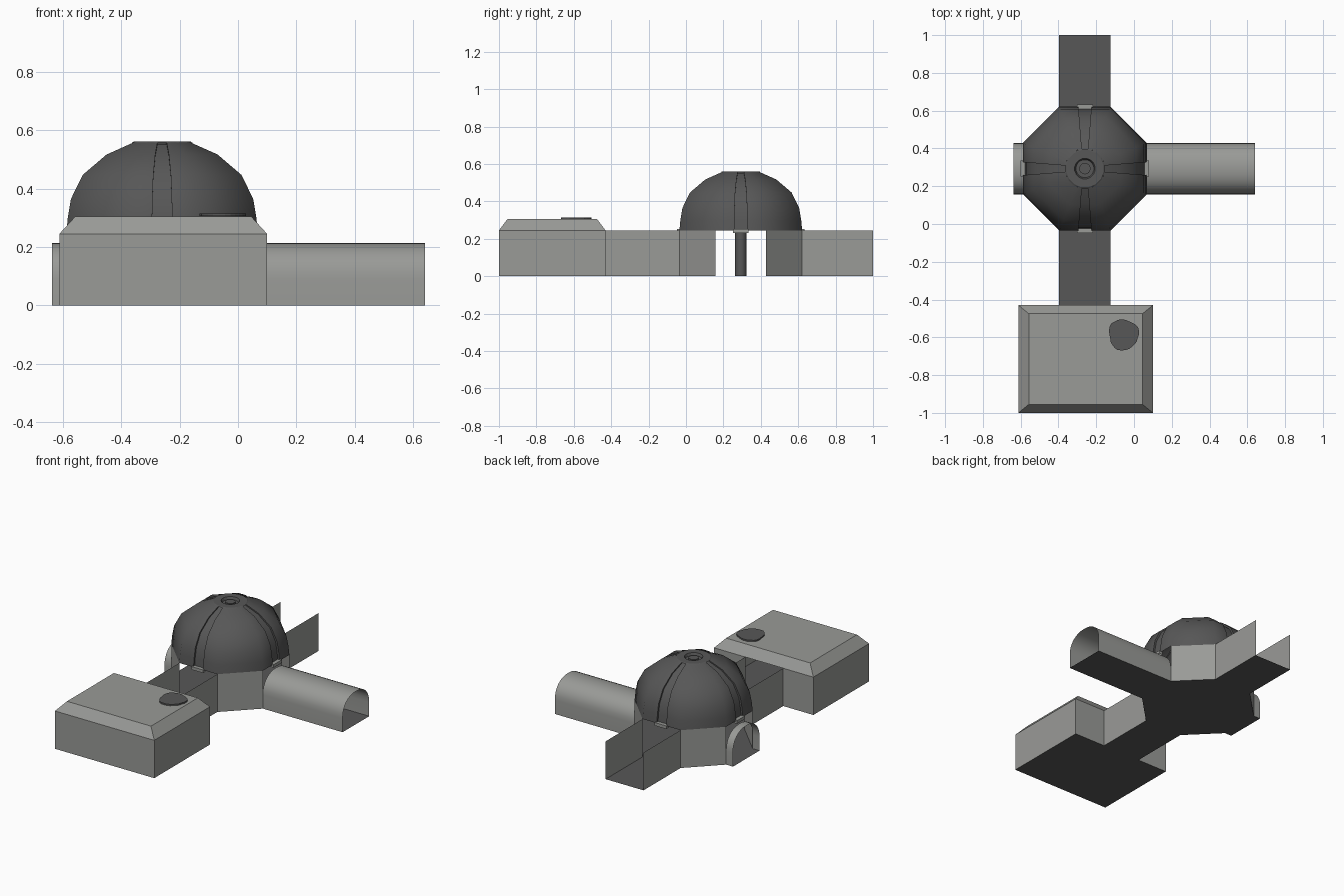
import bpy, bmesh, math, random
from mathutils import Vector

if "Cube" in bpy.data.objects:
    bpy.data.objects.remove(bpy.data.objects["Cube"])


def material(name, col):
    m = bpy.data.materials.new(name)
    m.diffuse_color = (*col, 1)
    m.use_nodes = True
    m.node_tree.nodes["Principled BSDF"].inputs["Base Color"].default_value = m.diffuse_color
    return m


LIGHT = material("light_grey_wall", (0.32, 0.325, 0.31))
DARK = material("dark_grey", (0.095, 0.095, 0.095))

CX, CY = -0.26, 0.293          # centre of the domed hall
A = 0.328                      # distance from centre to each flat side
H = A * math.tan(math.pi / 8)  # half of one octagon side
WALL = 0.245                   # wall height


def make(name, verts, faces, mat, smooth=None, recalc=True):
    me = bpy.data.meshes.new(name)
    me.from_pydata(verts, [], faces)
    bm = bmesh.new()
    bm.from_mesh(me)
    if recalc:
        bmesh.ops.recalc_face_normals(bm, faces=bm.faces)
    bm.to_mesh(me)
    bm.free()
    ob = bpy.data.objects.new(name, me)
    bpy.context.collection.objects.link(ob)
    me.materials.append(mat)
    if smooth:
        bpy.ops.object.select_all(action='DESELECT')
        ob.select_set(True)
        bpy.context.view_layer.objects.active = ob
        bpy.ops.object.shade_smooth_by_angle(angle=math.radians(smooth))
    return ob


def loft(name, rings, mat, closed=True, cap=False, smooth=None):
    n = len(rings[0])
    verts = [p for r in rings for p in r]
    faces = []
    for k in range(len(rings) - 1):
        for i in range(n if closed else n - 1):
            j = (i + 1) % n
            faces.append((k * n + i, k * n + j, (k + 1) * n + j, (k + 1) * n + i))
    if cap:
        faces.append(tuple(range((len(rings) - 1) * n, len(rings) * n)))
    return make(name, verts, faces, mat, smooth)


def wall(name, path):
    """Upright sheet wall following a plan path."""
    return loft(name, [[(x, y, 0) for x, y in path], [(x, y, WALL) for x, y in path]], LIGHT, closed=False)


def floor(name, pts):
    return make(name, [(x, y, 0) for x, y in pts], [tuple(range(len(pts)))], DARK)


def rect(x0, x1, y0, y1):
    return [(x0, y0), (x1, y0), (x1, y1), (x0, y1)]


def turn(x, y, k):
    """Rotate a hall-local point by k quarter turns and place it."""
    for _ in range(k):
        x, y = -y, x
    return CX + x, CY + y


# Room plan
RX0, RX1, RY0, RY1 = -0.612, 0.10, -1.0, -0.43
L, R = CX - H, CX + H

# Floors
octagon = [turn(A, s * H, k) for k in range(4) for s in (-1, 1)]
floor("hall_floor", octagon)
floor("north_corridor_floor", rect(L, R, CY + A, 1.0))
floor("south_corridor_floor", rect(L, R, RY1, CY - A))
floor("tunnel_floor", rect(CX + A, 0.64, CY - H, CY + H))
floor("tunnel_stub_floor", rect(-0.637, CX - A, CY - H, CY + H))
floor("room_floor", rect(RX0, RX1, RY0, RY1))

# Diagonal hall walls
for k in range(4):
    wall("hall_wall", [turn(A, H, k), turn(H, A, k)])

# Open-topped corridor walls
for x in (L, R):
    wall("north_corridor_wall", [(x, CY + A), (x, 1.0)])
    wall("south_corridor_wall", [(x, RY1), (x, CY - A)])

# Room walls with a doorway at the back, and its chamfered roof
wall("room_wall", [(L, RY1), (RX0, RY1), (RX0, RY0), (RX1, RY0), (RX1, RY1), (R, RY1)])
b = 0.055
loft("room_roof", [[(x, y, WALL) for x, y in rect(RX0, RX1, RY0, RY1)],
                   [(x, y, 0.305) for x, y in rect(RX0 + b, RX1 - b, RY0 + 0.045, RY1 - 0.045)]],
     LIGHT, cap=True)

# Irregular dark patch on the roof
random.seed(4)
blob = []
for i in range(26):
    a = math.tau * i / 26
    r = 0.081 + 0.006 * math.sin(3 * a + 0.5) + random.uniform(-0.004, 0.004)
    blob.append((-0.055 + r * math.cos(a), -0.585 + r * math.sin(a)))
loft("roof_patch", [[(x, y, 0.306) for x, y in blob], [(x, y, 0.315) for x, y in blob]], DARK, cap=True)


# Arched tunnel and the short stub opposite
def arch(x):
    pts = [(x, CY + H, 0)]
    for i in range(17):
        a = math.pi * i / 16
        c, s = math.cos(a), math.sin(a)
        pts.append((x, CY + H * math.copysign(abs(c) ** 0.9, c), 0.09 + 0.124 * s ** 0.9))
    return pts + [(x, CY - H, 0)]


loft("arched_tunnel", [arch(CX + A), arch(0.64)], LIGHT, closed=False, smooth=40)
loft("arched_tunnel_stub", [arch(-0.637), arch(CX - A)], LIGHT, closed=False, smooth=40)

# Dome: octagonal rings with a recessed tapering strip on each axis side
profile = [(A, WALL), (0.323, 0.30), (0.312, 0.365), (0.272, 0.447), (0.19, 0.517), (0.098, 0.558)]
rings = []
for r, z in profile:
    w, t = 0.008 + 0.08 * r, math.tan(math.pi / 8) * r
    d, dz = 0.010 * r / A + 0.002, 0.006 * (z - WALL) / 0.3
    ring = []
    for k in range(4):
        for x, y, zz in ((r, -t, z), (r, -w, z), (r - d, -w, z - dz), (r - d, w, z - dz), (r, w, z), (r, t, z)):
            ring.append((*turn(x, y, k), zz))
    rings.append(ring)
loft("dome", rings, DARK, smooth=50)


# Crown ring with a sunken centre
def circle(r, z, n, off=0.0):
    return [(CX + r * math.cos(math.tau * (i + off) / n), CY + r * math.sin(math.tau * (i + off) / n), z)
            for i in range(n)]


loft("dome_crown", [circle(0.106, 0.557, 16, 0.5), circle(0.1, 0.561, 16, 0.5), circle(0.055, 0.561, 16, 0.5),
                    circle(0.048, 0.545, 16, 0.5)], DARK, cap=True)

# Central column
loft("central_column", [circle(0.03, 0, 16), circle(0.03, 0.555, 16)], DARK, cap=True, smooth=40)

# Small blocks at the foot of each dome strip
for k in range(4):
    plan = [turn(x, y, k) for x, y in ((A - 0.012, -0.042), (A + 0.012, -0.042), (A + 0.012, 0.042), (A - 0.012, 0.042))]
    loft("strip_foot", [[(x, y, 0.232) for x, y in plan], [(x, y, 0.252) for x, y in plan]], LIGHT, cap=True)
